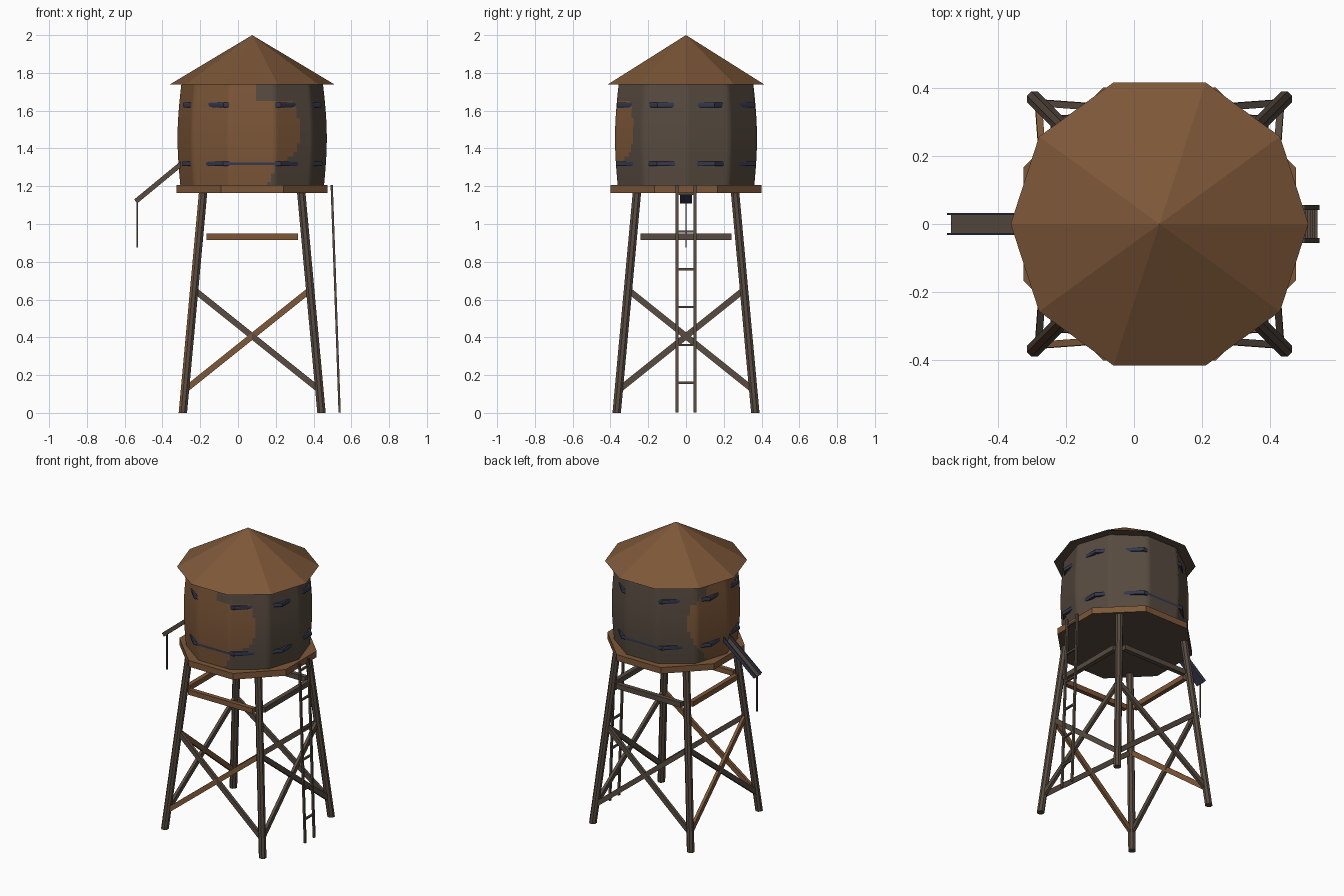
import bpy, bmesh, math
from mathutils import Vector, Matrix

if "Cube" in bpy.data.objects:
    bpy.data.objects.remove(bpy.data.objects["Cube"])

CX = 0.075  # tower axis


def mat(name, rgb):
    m = bpy.data.materials.new(name)
    m.diffuse_color = (*rgb, 1)
    m.use_nodes = True
    m.node_tree.nodes["Principled BSDF"].inputs["Base Color"].default_value = m.diffuse_color
    return m


WOOD = mat("dark_weathered_wood", (0.095, 0.070, 0.051))
RUST = mat("rusty_brown", (0.205, 0.096, 0.040))
METAL = mat("blue_black_metal", (0.034, 0.040, 0.075))


def finish(name, bm, rule=None, base=0, smooth=False):
    bmesh.ops.recalc_face_normals(bm, faces=bm.faces)
    bm.normal_update()
    for f in bm.faces:
        f.material_index = rule(f) if rule else base
    me = bpy.data.meshes.new(name)
    bm.to_mesh(me)
    bm.free()
    for m in (WOOD, RUST, METAL):
        me.materials.append(m)
    ob = bpy.data.objects.new(name, me)
    bpy.context.collection.objects.link(ob)
    if smooth:
        bpy.context.view_layer.objects.active = ob
        ob.select_set(True)
        bpy.ops.object.shade_smooth_by_angle(angle=math.radians(42))
        ob.select_set(False)
    return ob


def lathe(profile, sides, phase=0.0, sub=1, closed=False):
    """Polygonal lathe about the tower axis; each flat side is split into sub columns."""
    bm = bmesh.new()
    rings = []
    for r, z in profile:
        ring = []
        for k in range(sides):
            a, b = [Vector((math.cos(t), math.sin(t))) * r for t in
                    (phase + 2 * math.pi * k / sides, phase + 2 * math.pi * (k + 1) / sides)]
            for j in range(sub):
                p = a.lerp(b, j / sub)
                ring.append(bm.verts.new((CX + p.x, p.y, z)))
        rings.append(ring)
    n = sides * sub
    pairs = list(zip(rings, rings[1:])) + ([(rings[-1], rings[0])] if closed else [])
    for lo, hi in pairs:
        for i in range(n):
            bm.faces.new((lo[i], lo[(i + 1) % n], hi[(i + 1) % n], hi[i]))
    if not closed:
        bm.faces.new(rings[0][::-1])
        bm.faces.new(rings[-1])
    return bm


def beam(bm, a, b, w, t, out):
    """Box from a to b, w wide across and t thick along the out direction."""
    a, b, out = Vector(a), Vector(b), Vector(out)
    d = (b - a).normalized()
    s = d.cross(out).normalized()
    o = s.cross(d).normalized()
    m = Matrix((d * (b - a).length, s * w, o * t)).transposed().to_4x4()
    m.translation = (a + b) / 2
    bmesh.ops.create_cube(bm, size=1, matrix=m)


# Roof: ten-sided cone, dark underneath
bm = bmesh.new()
bmesh.ops.create_cone(bm, cap_ends=True, segments=10, radius1=0.437, radius2=0, depth=0.262,
                      matrix=Matrix.Translation((CX, 0, 1.869)) @ Matrix.Rotation(math.pi / 2, 4, 'Z'))
for v in bm.verts:  # put corners exactly at multiples of 36 degrees from +x
    r = math.hypot(v.co.x - CX, v.co.y)
    if r > 0.1:
        a = round(math.atan2(v.co.y, v.co.x - CX) / (math.pi / 5) - 0.01) * math.pi / 5
        v.co.x, v.co.y = CX + r * math.cos(a), r * math.sin(a)
finish("roof", bm, lambda f: 0 if f.normal.z < -0.5 else 1)

# Tank: bulging ten-sided barrel with a ragged rust patch on the front left
ROWS = 24
profile = []
for i in range(ROWS + 1):
    t = i / ROWS
    profile.append((0.380 - 0.005 * t + 0.0175 * math.sin(math.pi * t), 1.20 + 0.54 * t))

HEIGHTS = (1.20, 1.25, 1.30, 1.34, 1.40, 1.50, 1.60, 1.645, 1.655, 1.75)
RIGHT_EDGE = (281, 285, 289, 300, 310, 313, 309, 306, 274, 274)
LEFT_EDGE = (158, 152, 147, 142, 138, 134, 140, 148, 156, 160)


def at_height(table, z):
    for i in range(len(HEIGHTS) - 1):
        if z <= HEIGHTS[i + 1]:
            u = (z - HEIGHTS[i]) / (HEIGHTS[i + 1] - HEIGHTS[i])
            return table[i] + u * (table[i + 1] - table[i])
    return table[-1]


def tank_rule(f):
    c = f.calc_center_median()
    a = math.degrees(math.atan2(c.y, c.x - CX)) % 360
    return int(at_height(LEFT_EDGE, c.z) < a < at_height(RIGHT_EDGE, c.z))


finish("tank", lathe(profile, 10, sub=12), tank_rule, smooth=True)

# Hoops: eight-sided bands that break through the barrel sides
for name, z, r in (("lower_hoop", 1.32, 0.402), ("upper_hoop", 1.63, 0.396)):
    section = [(r - 0.02, z - 0.012), (r - 0.003, z - 0.012), (r, z - 0.007),
               (r, z + 0.007), (r - 0.003, z + 0.012), (r - 0.02, z + 0.012)]
    finish(name, lathe(section, 8, math.pi / 8, closed=True), base=2)

# Platform: octagonal deck, dark underneath
finish("platform", lathe([(0.433, 1.165), (0.433, 1.207)], 8, math.pi / 8),
       lambda f: 0 if f.normal.z < -0.5 else 1)


# Legs: four leaning octagonal posts, rusty toward the front left
def spread(z):
    return 0.367 - 0.107 * z / 1.165


def leg_rule(f):
    n = f.normal
    return int(abs(n.z) < 0.5 and -0.707 * (n.x + n.y) > 0.8 and f.calc_center_median().x < CX)


for sx, sx_name in ((-1, "left"), (1, "right")):
    for sy, sy_name in ((-1, "front"), (1, "back")):
        bm = bmesh.new()
        rings = []
        for z in (0, 1.17):
            s = spread(z)
            rings.append([bm.verts.new((CX + sx * s + 0.024 * math.cos((k + .5) * math.pi / 4),
                                        sy * s + 0.024 * math.sin((k + .5) * math.pi / 4), z))
                          for k in range(8)])
        for k in range(8):
            j = (k + 1) % 8
            bm.faces.new((rings[0][k], rings[0][j], rings[1][j], rings[1][k]))
        bm.faces.new(rings[0][::-1])
        bm.faces.new(rings[1])
        finish(f"{sy_name}_{sx_name}_leg", bm, leg_rule)

# Bracing: a crossed pair and a horizontal rail on each side
for k, side in enumerate(("front", "right", "back", "left")):
    rot = Matrix.Rotation(k * math.pi / 2, 3, 'Z')
    rusty = int(side in ("front", "left"))

    def P(u, z):
        return rot @ Vector((u, -spread(z), z)) + Vector((CX, 0, 0))

    out = rot @ Vector((0, -1, 0))
    parts = (("rising_brace", P(-0.345, 0.13), P(0.305, 0.65), 0.032, 0.02, rusty),
             ("falling_brace", P(-0.305, 0.65), P(0.345, 0.13), 0.032, 0.02, 0),
             ("rail", P(-0.242, 0.932), P(0.242, 0.932), 0.034, 0.03, rusty))
    for part, a, b, w, t, colour in parts:
        bm = bmesh.new()
        beam(bm, a, b, w, t, out)
        finish(f"{side}_{part}", bm, base=colour)

# Ladder on the right side
bm = bmesh.new()
for y in (-0.048, 0.048):
    beam(bm, (0.538, y, 0.003), (0.496, y, 1.207), 0.015, 0.012, (1, 0, 0))
for i in range(6):
    z = 0.16 + 0.2 * i
    x = 0.538 - 0.042 * z / 1.207
    beam(bm, (x, -0.048, z), (x, 0.048, z), 0.012, 0.012, (1, 0, 0))
finish("ladder", bm)

# Spout: open sloping trough on the left, with a pull rope
top, low = Vector((-0.28, 0, 1.322)), Vector((-0.535, 0, 1.112))
up = Vector((-0.635, 0, 0.772))
bm = bmesh.new()
beam(bm, top, low, 0.064, 0.006, up)
finish("spout_floor", bm, lambda f: 2 if f.normal.z < 0.3 else 0)
for y, name in ((-0.030, "front"), (0.030, "back")):
    off = Vector((0, y, 0)) + up * 0.010
    bm = bmesh.new()
    beam(bm, top + off, low + off, 0.006, 0.026, up)
    finish(f"spout_{name}_side", bm, lambda f: 2 if f.normal.z > 0.5 or f.normal.y > 0.5 else 0)
bm = bmesh.new()
beam(bm, (-0.533, 0, 1.115), (-0.533, 0, 0.875), 0.007, 0.007, (0, 1, 0))
finish("pull_rope", bm)
